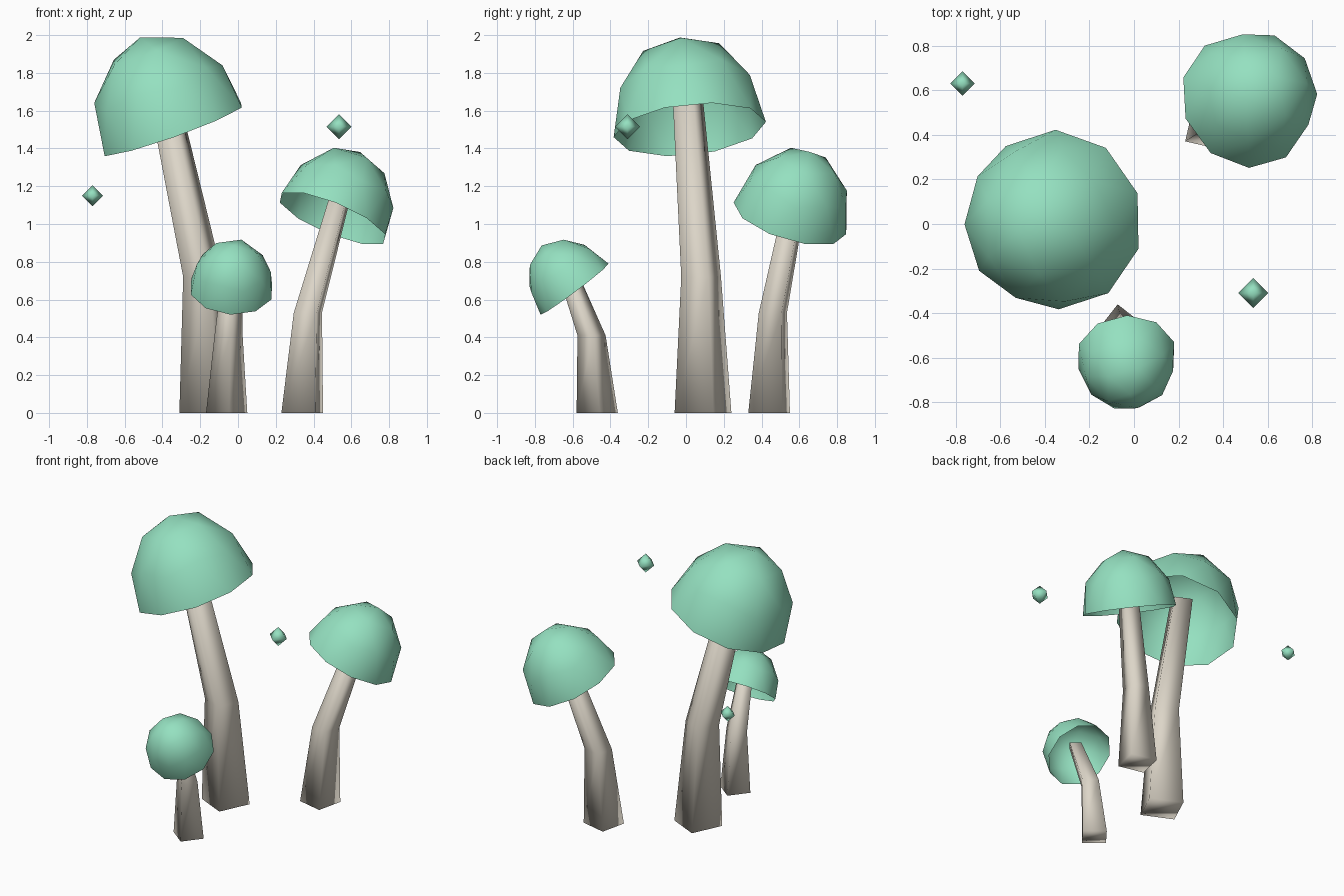
import bpy
import bmesh
import math
from mathutils import Vector, Matrix

if "Cube" in bpy.data.objects:
    bpy.data.objects.remove(bpy.data.objects["Cube"], do_unlink=True)


def make_material(name, rgb):
    mat = bpy.data.materials.new(name)
    mat.use_nodes = True
    color = (*rgb, 1)
    mat.diffuse_color = color
    mat.node_tree.nodes["Principled BSDF"].inputs["Base Color"].default_value = color
    return mat


green = make_material("mint green", (0.30, 0.75, 0.53))
beige = make_material("pale beige", (0.72, 0.67, 0.58))


def finish(name, bm, mat):
    mesh = bpy.data.meshes.new(name)
    bm.to_mesh(mesh)
    bm.free()
    for face in mesh.polygons:
        face.use_smooth = True
    mesh.materials.append(mat)
    obj = bpy.data.objects.new(name, mesh)
    bpy.context.collection.objects.link(obj)
    return obj


def stem(name, rings, angle):
    """Square stem skinned through (centre, radius) rings."""
    bm = bmesh.new()
    loops = []
    for centre, radius in rings:
        loop = []
        for i in range(4):
            a = math.radians(angle + 90 * i)
            loop.append(bm.verts.new(Vector(centre) + radius * Vector((math.cos(a), math.sin(a), 0))))
        loops.append(loop)
    for low, high in zip(loops, loops[1:]):
        for i in range(4):
            j = (i + 1) % 4
            bm.faces.new((low[i], low[j], high[j], high[i]))
    bm.faces.new(loops[0][::-1])
    bm.faces.new(loops[-1])
    finish(name, bm, beige)


def cap(name, centre, axis, radius, height):
    """Hollow half sphere, stretched and tilted along the axis."""
    bm = bmesh.new()
    bmesh.ops.create_icosphere(bm, subdivisions=2, radius=1)
    lower = [v for v in bm.verts if v.co.z < -0.01]
    bmesh.ops.delete(bm, geom=lower, context='VERTS')
    tilt = Vector((0, 0, 1)).rotation_difference(Vector(axis)).to_matrix().to_4x4()
    size = Matrix.Diagonal((radius, radius, height, 1))
    bm.transform(Matrix.Translation(centre) @ tilt @ size)
    finish(name, bm, green)


def spore(name, centre, radius):
    """Small floating octahedron."""
    bm = bmesh.new()
    bmesh.ops.create_uvsphere(bm, u_segments=4, v_segments=2, radius=radius)
    bm.transform(Matrix.Translation(centre))
    finish(name, bm, green)


# Tall mushroom
stem("tall_stem", [((-0.16, 0.09, 0), 0.16), ((-0.185, 0.08, 0.72), 0.112),
                   ((-0.39, 0.01, 1.66), 0.085)], 20)
cap("tall_cap", (-0.345, 0.02, 1.5), (-0.335, -0.1, 0.94), 0.405, 0.52)

# Middle mushroom
stem("middle_stem", [((0.34, 0.44, 0), 0.13), ((0.37, 0.46, 0.53), 0.088),
                     ((0.545, 0.585, 1.16), 0.066)], 32)
cap("middle_cap", (0.5, 0.55, 1.03), (0.37, 0.27, 0.89), 0.31, 0.395)

# Small mushroom
stem("small_stem", [((-0.06, -0.47, 0), 0.11), ((-0.05, -0.5, 0.41), 0.075),
                    ((-0.03, -0.625, 0.74), 0.053)], 7)
cap("small_cap", (-0.035, -0.59, 0.655), (0.06, -0.6, 0.8), 0.225, 0.29)

# Floating spores
spore("left_spore", (0.535, -0.31, 1.515), 0.067)
spore("right_spore", (-0.77, 0.63, 1.15), 0.055)
